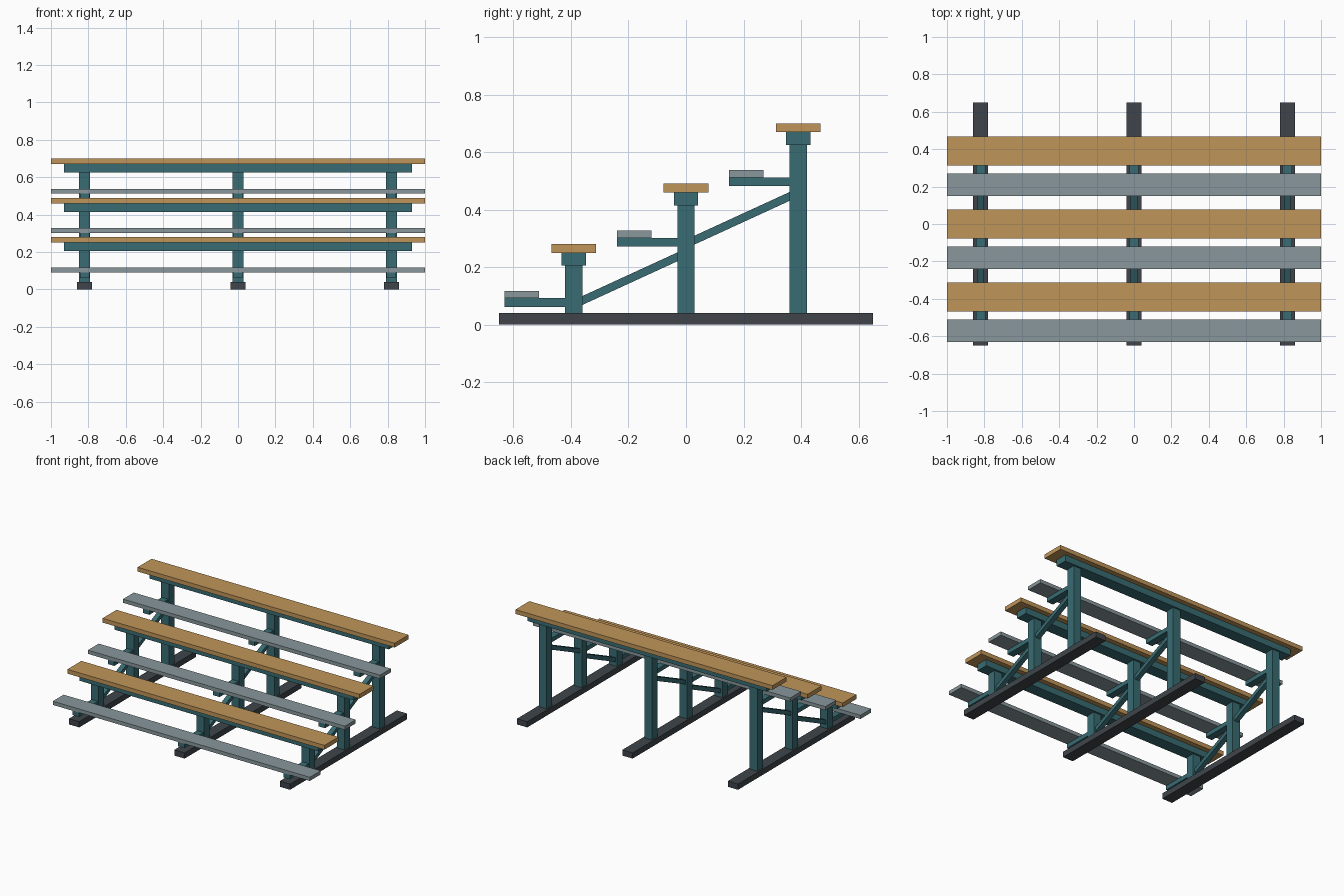
import bpy, math

if "Cube" in bpy.data.objects:
    bpy.data.objects.remove(bpy.data.objects["Cube"])

def material(name, rgb):
    m = bpy.data.materials.new(name)
    m.diffuse_color = (*rgb, 1)
    m.use_nodes = True
    m.node_tree.nodes["Principled BSDF"].inputs["Base Color"].default_value = m.diffuse_color
    return m

WOOD = material("wood", (0.53, 0.30, 0.10))
TEAL = material("teal_steel", (0.04, 0.15, 0.17))
GREY = material("grey_board", (0.25, 0.31, 0.33))
DARK = material("dark_base", (0.05, 0.06, 0.07))

def box(name, mat, x, y, z, tilt=0):
    """Box from (min, max) ranges, optionally tilted about x."""
    bpy.ops.mesh.primitive_cube_add(size=1, location=[sum(r) / 2 for r in (x, y, z)])
    o = bpy.context.object
    o.name = name
    o.scale = [r[1] - r[0] for r in (x, y, z)]
    bpy.ops.object.transform_apply(location=False, rotation=False, scale=True)
    o.rotation_euler.x = tilt
    o.data.materials.append(mat)
    return o

def around(c, width):
    return (c - width / 2, c + width / 2)

ROW, RISE = 0.39, 0.21
FRAMES = (-0.82, 0, 0.82)

# Ground runners
for fx in FRAMES:
    box("base_runner", DARK, around(fx, 0.08), (-0.65, 0.65), (0, 0.04))

for i in range(3):
    y, h = (i - 1) * ROW, i * RISE
    # Seat plank, its support beam and the foot board
    box("seat_plank", WOOD, (-1, 1), around(y, 0.155), (0.25 + h, 0.28 + h))
    box("seat_beam", TEAL, (-0.93, 0.93), around(y, 0.085), (0.205 + h, 0.25 + h))
    box("foot_board", GREY, (-1, 1), (y - 0.24, y - 0.12), (0.092 + h, 0.118 + h))
    for fx in FRAMES:
        # Post and foot board bracket
        box("post", TEAL, around(fx, 0.06), around(y, 0.06), (0.04, 0.205 + h))
        box("foot_bracket", TEAL, around(fx, 0.05), (y - 0.24, y - 0.02), (0.062 + h, 0.092 + h))
        # Diagonal brace up to the next post
        if i < 2:
            dy, dz = 0.37, 0.17
            box("diagonal_brace", TEAL, around(fx, 0.035),
                around(y + ROW / 2, math.hypot(dy, dz)),
                around(0.16 + h, 0.028), math.atan2(dz, dy))
